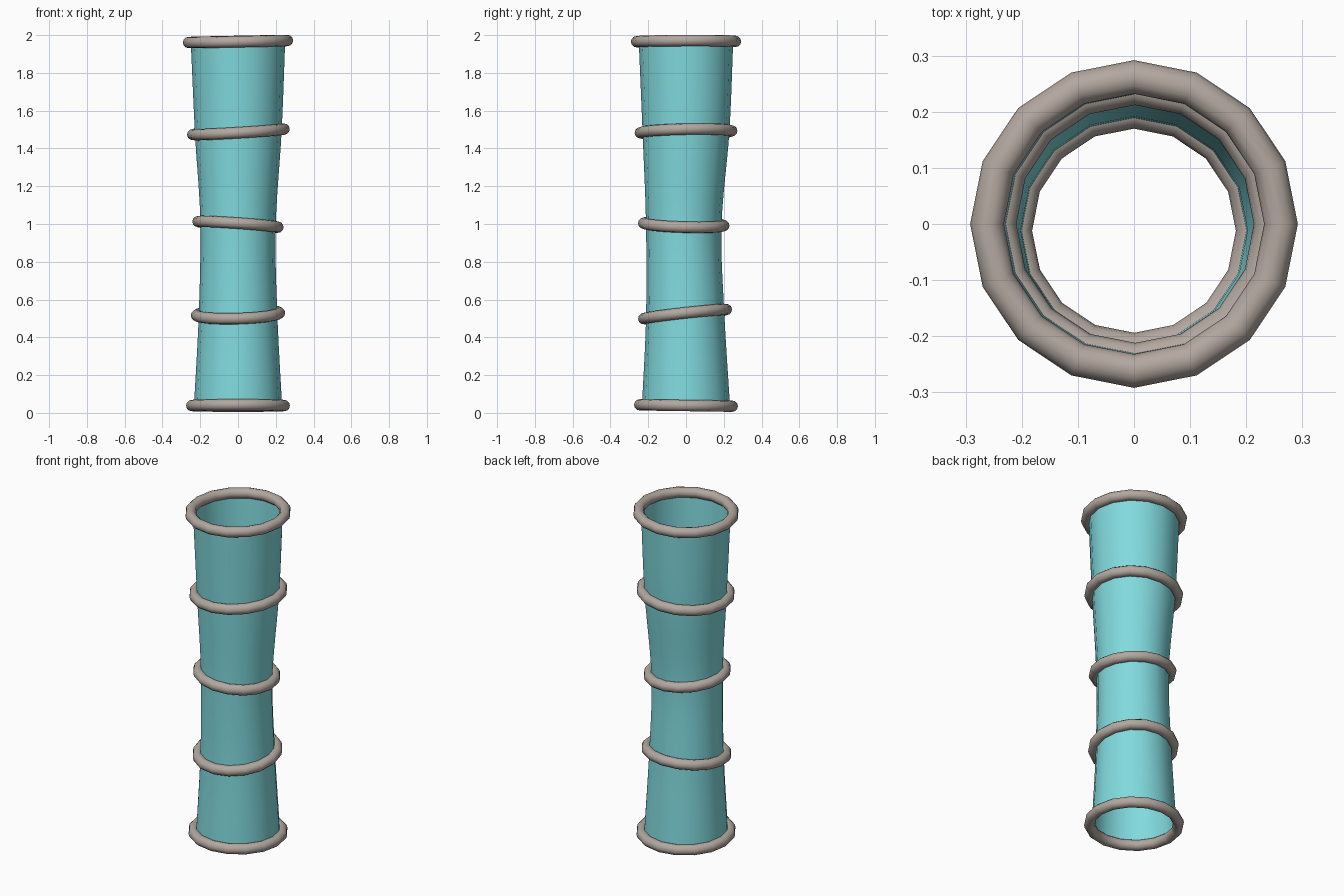
import bpy, bmesh, math
from mathutils import Vector, Euler

cube = bpy.data.objects.get("Cube")
if cube:
    bpy.data.objects.remove(cube, do_unlink=True)

SIDES = 16
RING_THICKNESS = 0.03


def material(name, color):
    m = bpy.data.materials.new(name)
    m.use_nodes = True
    m.diffuse_color = color
    m.node_tree.nodes["Principled BSDF"].inputs["Base Color"].default_value = color
    return m


teal = material("teal fabric", (0.22, 0.70, 0.73, 1))
taupe = material("taupe ring", (0.45, 0.39, 0.35, 1))

# Hoops from bottom to top: centre, radius, rise along x, rise along y
hoops = [
    ("bottom_ring", (0, 0, 0.039), 0.245, 0.0, -0.015),
    ("lower_ring", (0, -0.005, 0.523), 0.220, 0.03, 0.11),
    ("middle_ring", (0, -0.012, 0.998), 0.212, -0.07, -0.03),
    ("upper_ring", (0.002, 0, 1.488), 0.242, 0.06, 0.02),
    ("top_ring", (0, 0, 1.966), 0.262, 0.02, 0.004),
]


def tilt(rise_x, rise_y):
    return Euler((math.atan(rise_y), -math.atan(rise_x), 0))


# Rings
for name, centre, radius, rise_x, rise_y in hoops:
    bpy.ops.mesh.primitive_torus_add(
        major_segments=SIDES, minor_segments=12, major_radius=radius,
        minor_radius=RING_THICKNESS, location=centre, rotation=tilt(rise_x, rise_y))
    ring = bpy.context.object
    ring.name = name
    ring.data.materials.append(taupe)
    bpy.ops.object.shade_smooth()


# Open tube stretched smoothly through the hoops
def circle(hoop):
    _, centre, radius, rise_x, rise_y = hoop
    turn = tilt(rise_x, rise_y).to_matrix()
    r = radius - 0.012
    angles = [math.tau * i / SIDES for i in range(SIDES)]
    return [Vector(centre) + turn @ Vector((r * math.cos(a), r * math.sin(a), 0))
            for a in angles]


def spline(a, b, c, d, t):
    return b + t * ((c - a) / 2 + t * ((a - 2.5 * b + 2 * c - d / 2)
                    + t * (1.5 * (b - c) + (d - a) / 2)))


loops = [circle(h) for h in hoops]
first = [2 * p - q for p, q in zip(loops[0], loops[1])]
last = [2 * p - q for p, q in zip(loops[-1], loops[-2])]
guides = [first] + loops + [last]
STEPS = 6
sections = []
for k in range(len(loops) - 1):
    for s in range(STEPS):
        sections.append([spline(*p, s / STEPS) for p in zip(*guides[k:k + 4])])
sections.append(loops[-1])

bm = bmesh.new()
rows = [[bm.verts.new(p) for p in sec] for sec in sections]
for low, high in zip(rows, rows[1:]):
    for i in range(SIDES):
        j = (i + 1) % SIDES
        bm.faces.new((low[i], low[j], high[j], high[i]))
mesh = bpy.data.meshes.new("tube")
bm.to_mesh(mesh)
bm.free()
mesh.materials.append(teal)
mesh.shade_smooth()
tube = bpy.data.objects.new("tube", mesh)
bpy.context.collection.objects.link(tube)
